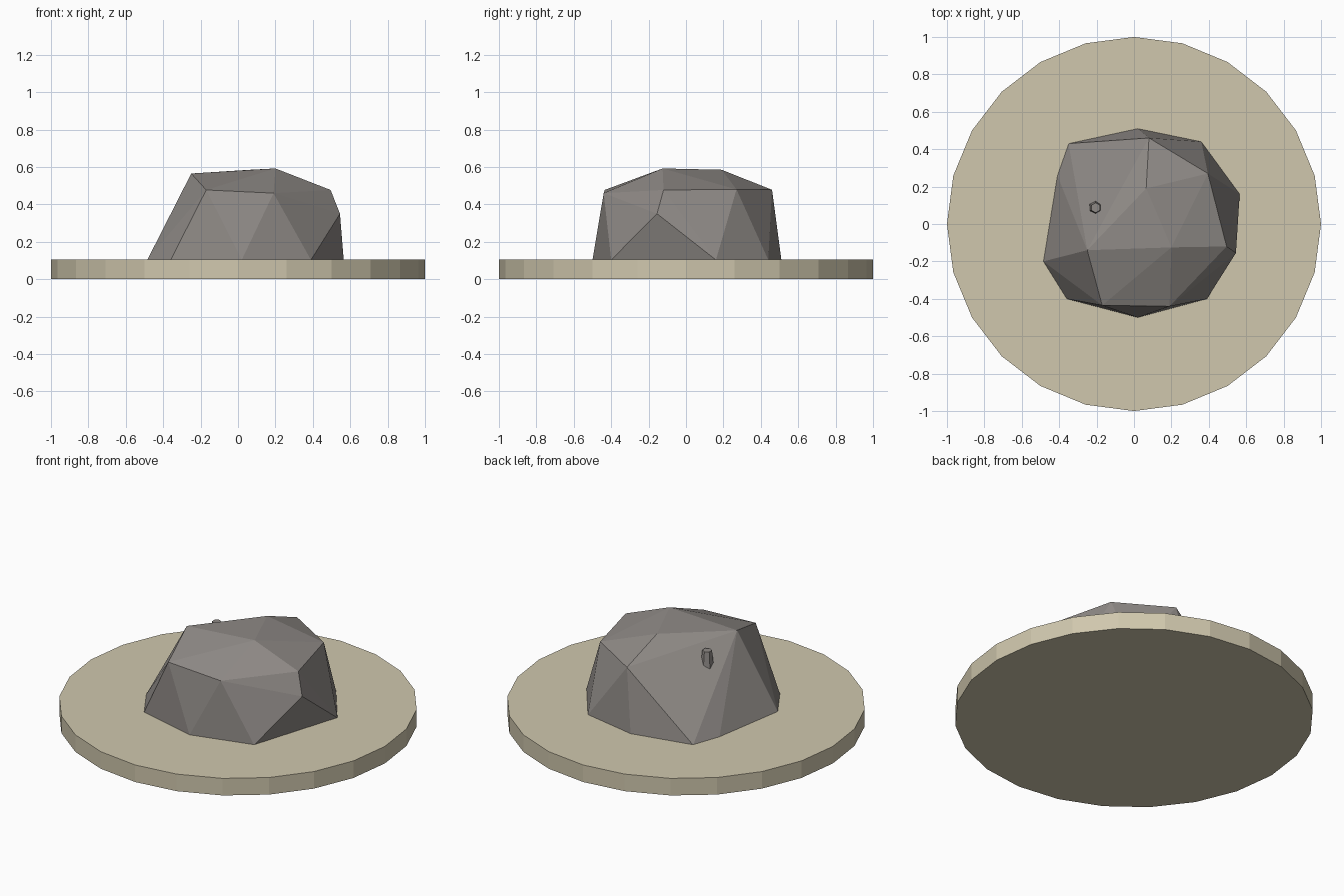
import bpy, bmesh, math
from mathutils import Matrix

if "Cube" in bpy.data.objects:
    bpy.data.objects.remove(bpy.data.objects["Cube"])


def material(name, rgb):
    m = bpy.data.materials.new(name)
    m.diffuse_color = (*rgb, 1)
    m.use_nodes = True
    m.node_tree.nodes["Principled BSDF"].inputs["Base Color"].default_value = m.diffuse_color
    return m


def make(name, bm, mat):
    bmesh.ops.recalc_face_normals(bm, faces=bm.faces[:])
    mesh = bpy.data.meshes.new(name)
    bm.to_mesh(mesh)
    bm.free()
    mesh.materials.append(mat)
    obj = bpy.data.objects.new(name, mesh)
    bpy.context.collection.objects.link(obj)
    return obj


def prism(name, sides, r_bottom, r_top, x, y, z0, z1, mat):
    bm = bmesh.new()
    bmesh.ops.create_cone(bm, cap_ends=True, segments=sides, radius1=r_bottom,
                          radius2=r_top, depth=z1 - z0,
                          matrix=Matrix.Translation((x, y, (z0 + z1) / 2)))
    return make(name, bm, mat)


sand = material("sand", (0.63, 0.575, 0.42))
stone = material("grey stone", (0.275, 0.255, 0.24))

# Round sandy ground slab
TOP = 0.105
prism("ground_disc", 24, 1.0, 1.0, 0, 0, 0, TOP, sand)

# Faceted boulder: footprint on the slab, shoulder ring and crown, hulled
footprint = [(0.02, -0.5), (0.39, -0.4), (0.565, 0.16), (0.36, 0.44), (0.02, 0.51),
             (-0.35, 0.43), (-0.41, 0.26), (-0.485, -0.2), (-0.36, -0.4)]
shoulder = [(-0.17, -0.435, 0.477), (0.19, -0.44, 0.46), (0.495, -0.12, 0.477),
            (0.545, -0.155, 0.35), (0.395, 0.27, 0.48), (0.08, 0.46, 0.478)]
crown = [(-0.25, -0.14, 0.565), (0.2, -0.125, 0.592), (0.065, 0.19, 0.585)]
bm = bmesh.new()
for p in [(x, y, TOP - 0.002) for x, y in footprint] + shoulder + crown:
    bm.verts.new(p)
hull = bmesh.ops.convex_hull(bm, input=bm.verts[:])
bmesh.ops.dissolve_limit(bm, angle_limit=math.radians(1),
                         verts=bm.verts[:], edges=bm.edges[:])
make("boulder", bm, stone)

# Small tapered six-sided peg on the sloping face
prism("stone_peg", 6, 0.043, 0.027, -0.205, 0.087, 0.36, 0.518, stone)
